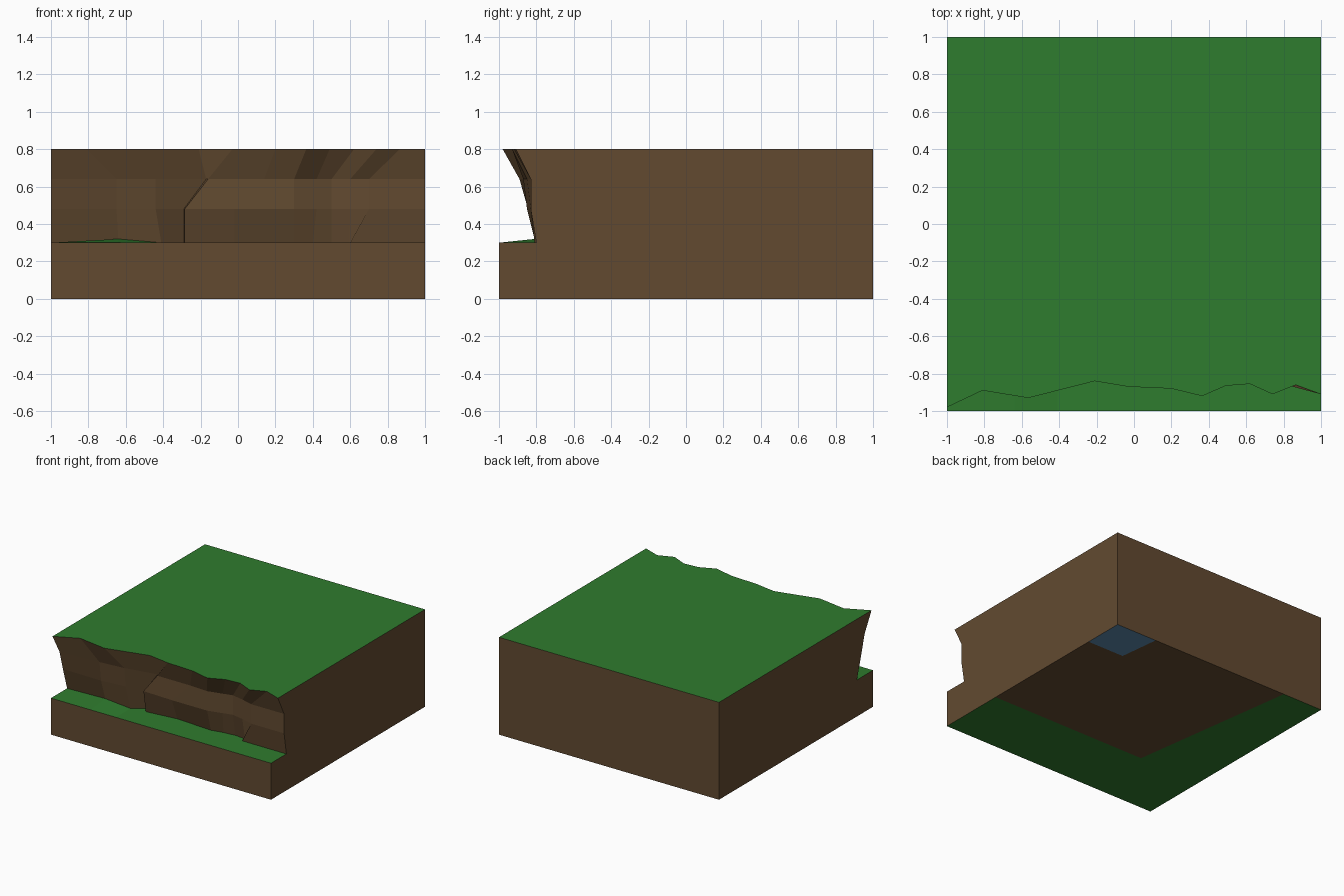
import bpy, bmesh

if "Cube" in bpy.data.objects:
    bpy.data.objects.remove(bpy.data.objects["Cube"])


def srgb(r, g, b):
    lin = [((c / 255 + 0.055) / 1.055) ** 2.4 for c in (r, g, b)]
    return (*lin, 1)


def material(name, rgb):
    m = bpy.data.materials.new(name)
    m.diffuse_color = srgb(*rgb)
    m.use_nodes = True
    m.node_tree.nodes["Principled BSDF"].inputs["Base Color"].default_value = m.diffuse_color
    return m


MATS = [material("earth brown", (98, 74, 48)),
        material("grass green", (47, 124, 46)),
        material("water blue", (92, 136, 170))]
EARTH, GRASS, WATER = 0, 1, 2

# cliff contours: x and y of each column, from foot to rim
LEVELS = [
    (0.30, [-1, -.64, -.41, -.29, -.285, -.02, .3, .4, .5, .595, .6, 1],
           [-.79, -.81, -.81, -.73, -.79, -.76, -.78, -.76, -.75, -.76, -.80, -.80]),
    (0.48, [-1, -.65, -.44, -.29, -.285, -.02, .3, .42, .5, .6, .7, 1],
           [-.845, -.85, -.83, -.79, -.82, -.83, -.83, -.80, -.78, -.80, -.83, -.83]),
    (0.64, [-1, -.65, -.44, -.17, -.16, .14, .3, .42, .5, .6, .7, 1],
           [-.89, -.87, -.85, -.80, -.82, -.82, -.83, -.80, -.78, -.80, -.83, -.83]),
    (0.80, [-1, -.81, -.565, -.21, -.03, .2, .365, .49, .62, .74, .865, 1],
           [-.98, -.89, -.93, -.84, -.87, -.88, -.92, -.865, -.855, -.91, -.86, -.91]),
]

bm = bmesh.new()
rows = [[bm.verts.new((x, y, z)) for x, y in zip(xs, ys)] for z, xs, ys in LEVELS]
rows[0][1].co.z = 0.32  # small rise at the foot of the cliff

# ledge lip and base edge in front of the cliff foot
lip = [bm.verts.new((v.co.x, -1, 0.3)) for v in rows[0]]
base = [bm.verts.new((v.co.x, -1, 0)) for v in rows[0]]


def face(verts, mat):
    f = bm.faces.new(verts)
    f.material_index = mat


def strip(a, b, mat):
    for i in range(len(a) - 1):
        face((a[i], a[i + 1], b[i + 1], b[i]), mat)


# base front, grassy ledge and rocky cliff bands
strip(base, lip, EARTH)
strip(lip, rows[0], GRASS)
for low, high in zip(rows, rows[1:]):
    strip(low, high, EARTH)

# grass top
bl, br = bm.verts.new((-1, 1, .8)), bm.verts.new((1, 1, .8))
dl, dr = bm.verts.new((-1, 1, 0)), bm.verts.new((1, 1, 0))
face(rows[3] + [br, bl], GRASS)

# back and end walls
face((dr, dl, bl, br), EARTH)
face([dr, br] + [r[-1] for r in reversed(rows)] + [lip[-1], base[-1]], EARTH)
face([base[0], lip[0]] + [r[0] for r in rows] + [bl, dl], EARTH)

# underside, in three coloured zones
e1, e2 = bm.verts.new((1, -.43, 0)), bm.verts.new((1, .66, 0))
c1, c2 = bm.verts.new((-.43, -.43, 0)), bm.verts.new((.666, .66, 0))
n1, n2 = bm.verts.new((-.634, 1, 0)), bm.verts.new((.626, 1, 0))
face([dl, n1, c1, e1] + base[::-1], GRASS)
face([n1, n2, c2, e2, e1, c1], EARTH)
face([n2, dr, e2, c2], WATER)
for f in bm.faces:  # underside faces downward
    f.normal_update()
    if all(v.co.z == 0 for v in f.verts) and f.normal.z > 0:
        f.normal_flip()
    elif abs(f.normal.x) > .999 and abs(f.calc_center_median().x) > .99 \
            and f.normal.x * f.calc_center_median().x < 0:
        f.normal_flip()

me = bpy.data.meshes.new("cliff_block")
for m in MATS:
    me.materials.append(m)
bm.to_mesh(me)
bm.free()
bpy.context.collection.objects.link(bpy.data.objects.new("cliff_block", me))
